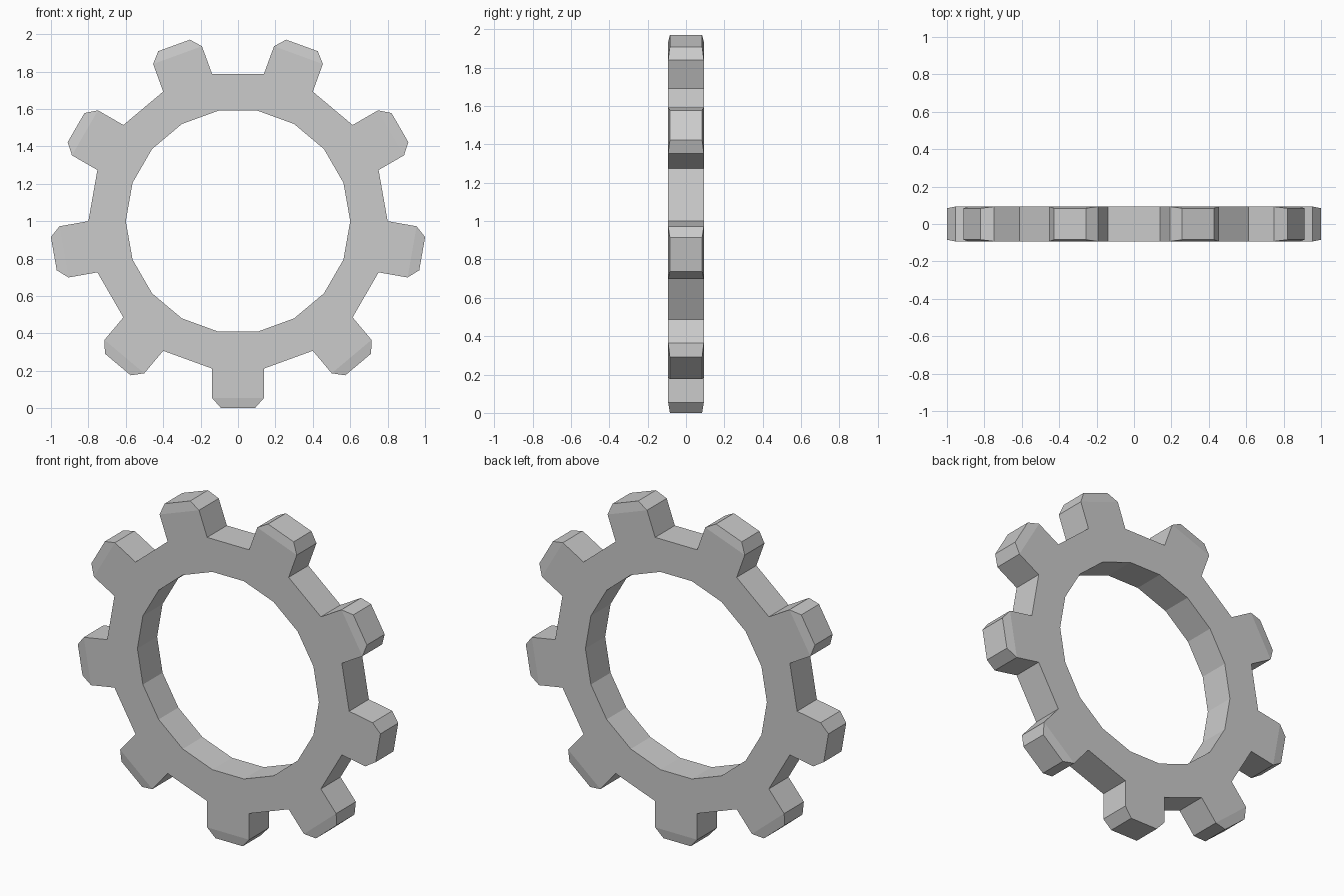
import bpy, bmesh
from math import sin, cos, radians

if "Cube" in bpy.data.objects:
    bpy.data.objects.remove(bpy.data.objects["Cube"])

N = 18                     # ring sides, a tooth on every second one
R_IN, R_OUT = 0.6, 0.8
HALF = 0.093               # half thickness
CZ = 1.0                   # centre height

bm = bmesh.new()


def section(angle):
    """Rectangular ring cross-section: inner front/back, outer back/front."""
    c, s = cos(radians(angle)), sin(radians(angle))
    return [bm.verts.new((r * c, y, CZ + r * s))
            for r, y in ((R_IN, -HALF), (R_IN, HALF), (R_OUT, HALF), (R_OUT, -HALF))]


def tooth_loop(angle, radius, half_width, half_depth):
    """Rectangle across a tooth at the given radius."""
    c, s = cos(radians(angle)), sin(radians(angle))
    return [bm.verts.new((radius * c - t * s, y, CZ + radius * s + t * c))
            for t, y in ((-half_width, -half_depth), (half_width, -half_depth),
                         (half_width, half_depth), (-half_width, half_depth))]


def bridge(a, b):
    for k in range(4):
        bm.faces.new((a[k], a[(k + 1) % 4], b[(k + 1) % 4], b[k]))


# ring body with teeth grown from alternate outer sides
rings = [section(i * 360 / N) for i in range(N)]
for i in range(N):
    a, b = rings[i], rings[(i + 1) % N]
    for k in (0, 1, 3):
        bm.faces.new((a[k], a[(k + 1) % 4], b[(k + 1) % 4], b[k]))
    if i % 2 == 0:
        bm.faces.new((a[2], a[3], b[3], b[2]))
    if i % 2 == 1:
        mid = (i + 0.5) * 360 / N
        root = [a[3], b[3], b[2], a[2]]
        shoulder = tooth_loop(mid, 0.945, R_OUT * sin(radians(180 / N)), HALF)
        tip = tooth_loop(mid, 1.0, 0.09, 0.084)
        bridge(root, shoulder)
        bridge(shoulder, tip)
        bm.faces.new(tip)

bmesh.ops.recalc_face_normals(bm, faces=bm.faces)
mesh = bpy.data.meshes.new("gear_ring")
bm.to_mesh(mesh)
bm.free()
bpy.context.collection.objects.link(bpy.data.objects.new("gear_ring", mesh))
